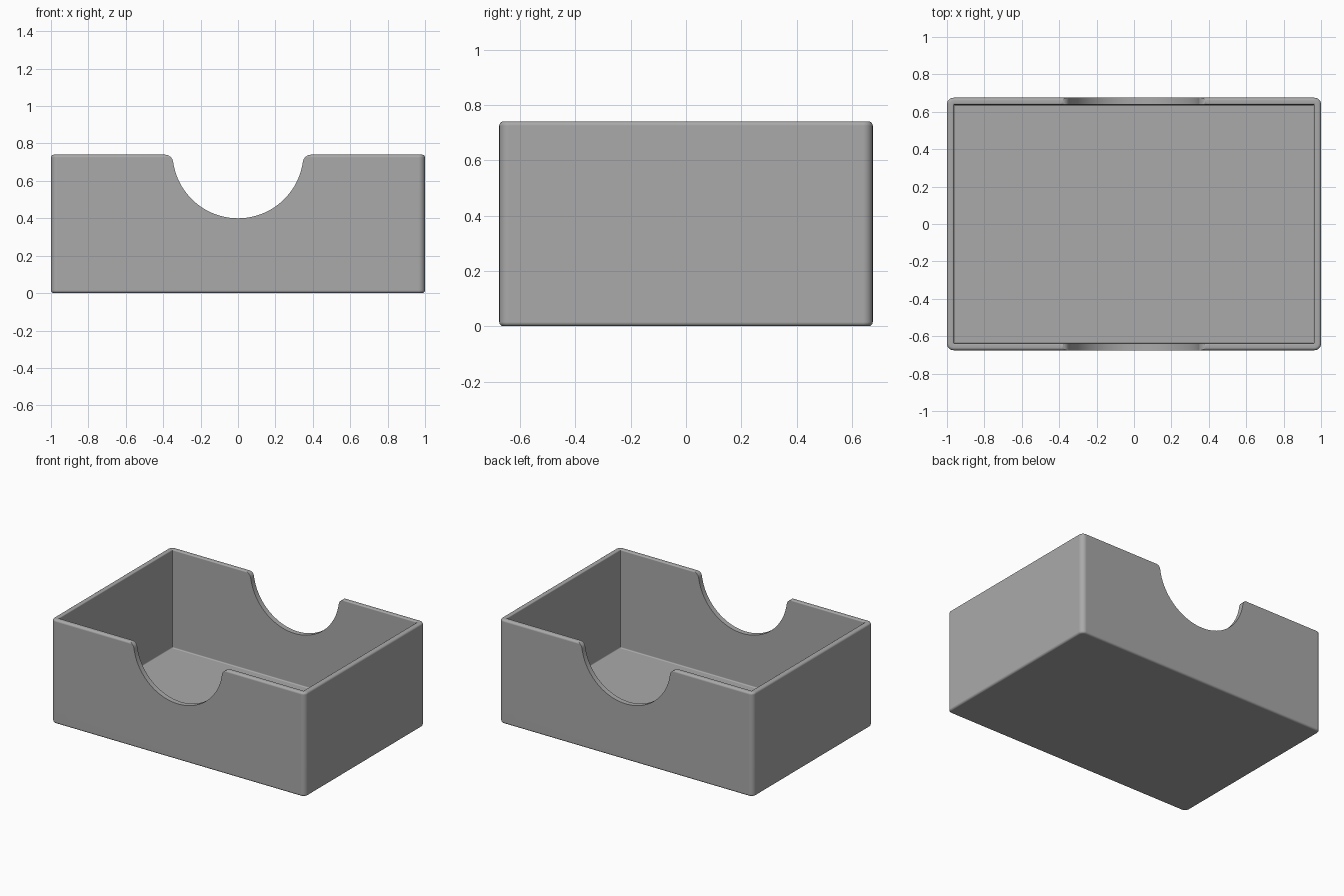
import bpy, bmesh, math
from math import sin, cos, pi

cube = bpy.data.objects.get("Cube")
if cube:
    bpy.data.objects.remove(cube, do_unlink=True)

HALF_X, HALF_Y, HEIGHT = 1.0, 0.675, 0.74
WALL, FLOOR, CORNER = 0.037, 0.04, 0.035
EDGE, LIP = 0.015, 0.008
NOTCH_R, NOTCH_Z, FILLET = 0.35, 0.75, 0.045

grey = bpy.data.materials.new("plain_grey")
grey.use_nodes = True
colour = (0.4, 0.4, 0.4, 1)
grey.diffuse_color = colour
grey.node_tree.nodes["Principled BSDF"].inputs["Base Color"].default_value = colour


def make_object(name, bm):
    bmesh.ops.recalc_face_normals(bm, faces=bm.faces)
    mesh = bpy.data.meshes.new(name)
    bm.to_mesh(mesh)
    bm.free()
    obj = bpy.data.objects.new(name, mesh)
    bpy.context.collection.objects.link(obj)
    mesh.materials.append(grey)
    return obj


def rounded_ring(bm, inset, z, steps=6):
    """Rounded rectangle drawn in from the outside by inset."""
    r = max(CORNER - inset, 0.004)
    cx, cy = HALF_X - inset - r, HALF_Y - inset - r
    ring = []
    for q, (sx, sy) in enumerate([(1, 1), (-1, 1), (-1, -1), (1, -1)]):
        for i in range(steps + 1):
            a = (q + i / steps) * pi / 2
            ring.append(bm.verts.new((sx * cx + r * cos(a), sy * cy + r * sin(a), z)))
    return ring


def quarter(inset, z, r, start, steps=4):
    """Quarter round of the wall section, centred at (inset, z)."""
    angles = [start - i / steps * pi / 2 for i in range(steps + 1)]
    return [(inset + r * cos(a), z + r * sin(a)) for a in angles]


# Wall section from the underside, over the rim, down to the floor
section = quarter(EDGE, EDGE, EDGE, -pi / 2)
section += quarter(EDGE, HEIGHT - EDGE, EDGE, pi)
section += quarter(WALL - LIP, HEIGHT - LIP, LIP, pi / 2)
section += quarter(WALL + LIP, FLOOR + LIP, LIP, pi)[:1]
section += [(WALL + LIP * (1 - cos(a)), FLOOR + LIP * (1 - sin(a)))
            for a in (pi / 6, pi / 3, pi / 2)]

bm = bmesh.new()
rings = [rounded_ring(bm, inset, z) for inset, z in section]
for low, high in zip(rings, rings[1:]):
    for i in range(len(low)):
        j = (i + 1) % len(low)
        bm.faces.new((low[i], low[j], high[j], high[i]))
bm.faces.new(rings[0])
bm.faces.new(rings[-1])
box = make_object("open_box", bm)

# Finger notch profile: round scoop with filleted shoulders
fz = HEIGHT - FILLET
fx = math.sqrt((NOTCH_R + FILLET) ** 2 - (NOTCH_Z - fz) ** 2)
tilt = math.atan2(NOTCH_Z - fz, fx)
shoulder = [(fx + FILLET * cos(a), fz + FILLET * sin(a))
            for a in (pi / 2 + (pi / 2 - tilt) * i / 8 for i in range(9))]
scoop = [(NOTCH_R * cos(a), NOTCH_Z + NOTCH_R * sin(a))
         for a in (-tilt - (pi - 2 * tilt) * i / 48 for i in range(1, 48))]
profile = [(fx, HEIGHT + 0.1)] + shoulder + scoop
profile += [(-x, z) for x, z in reversed(shoulder)] + [(-fx, HEIGHT + 0.1)]

bm = bmesh.new()
front = bm.faces.new([bm.verts.new((x, -1, z)) for x, z in profile])
sweep = bmesh.ops.extrude_face_region(bm, geom=[front])["geom"]
bmesh.ops.translate(bm, vec=(0, 2, 0),
                    verts=[v for v in sweep if isinstance(v, bmesh.types.BMVert)])
cutter = make_object("notch_cutter", bm)
cutter.hide_render = True

# Cut both long walls in one pass
cut = box.modifiers.new("finger_notches", "BOOLEAN")
cut.object = cutter
cut.operation = "DIFFERENCE"
cut.solver = "EXACT"
for o in bpy.context.selected_objects:
    o.select_set(False)
bpy.context.view_layer.objects.active = box
box.select_set(True)
bpy.ops.object.modifier_apply(modifier=cut.name)
bpy.data.objects.remove(cutter, do_unlink=True)

# Smooth rounds with crisp flat walls
bpy.ops.object.shade_smooth_by_angle(angle=math.radians(35))
weighted = box.modifiers.new("flat_walls", "WEIGHTED_NORMAL")
weighted.keep_sharp = True
